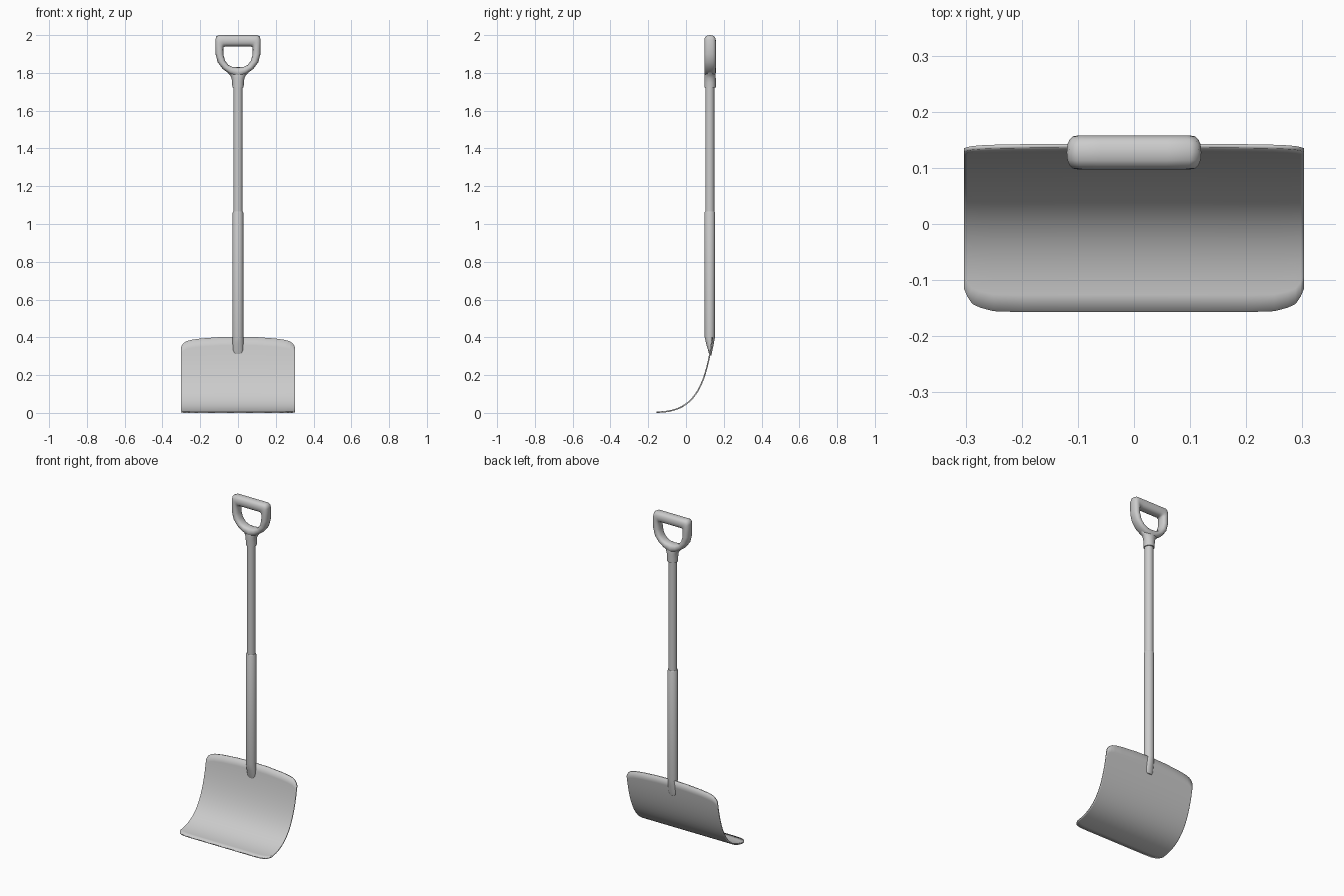
import bpy, bmesh, math
from mathutils import Vector

if "Cube" in bpy.data.objects:
    bpy.data.objects.remove(bpy.data.objects["Cube"])

SHAFT_Y = 0.126


def finish(name, bm, angle=40):
    bmesh.ops.recalc_face_normals(bm, faces=bm.faces)
    me = bpy.data.meshes.new(name)
    bm.to_mesh(me)
    bm.free()
    ob = bpy.data.objects.new(name, me)
    bpy.context.collection.objects.link(ob)
    bpy.ops.object.select_all(action='DESELECT')
    bpy.context.view_layer.objects.active = ob
    ob.select_set(True)
    bpy.ops.object.shade_smooth_by_angle(angle=math.radians(angle))
    return ob


def loft(name, rings, closed=False, angle=40):
    bm = bmesh.new()
    loops = [[bm.verts.new(p) for p in r] for r in rings]
    n = len(loops[0])
    pairs = list(zip(loops, loops[1:]))
    if closed:
        pairs.append((loops[-1], loops[0]))
    for a, b in pairs:
        for i in range(n):
            j = (i + 1) % n
            bm.faces.new((a[i], a[j], b[j], b[i]))
    if not closed:
        bm.faces.new(loops[0])
        bm.faces.new(loops[-1])
    return finish(name, bm, angle)


def ellipse(z, rx, ry, y=SHAFT_Y, n=20):
    return [(rx * math.cos(2 * math.pi * i / n),
             y + ry * math.sin(2 * math.pi * i / n), z) for i in range(n)]


# Curved blade: a Bezier side profile, trimmed per column for rounded corners
P = [Vector(p) for p in ((-0.157, 0.004), (0.035, 0.002), (0.105, 0.125), (0.140, 0.403))]


def profile(t):
    u = 1 - t
    return P[0] * u**3 + P[1] * 3 * u * u * t + P[2] * 3 * u * t * t + P[3] * t**3


half = [(0, 0, 1), (0.1, 0, 0.997), (0.2, 0, 0.988), (0.25, 0.003, 0.979),
        (0.274, 0.014, 0.970), (0.288, 0.026, 0.958), (0.297, 0.05, 0.943),
        (0.303, 0.077, 0.925)]
columns = [(-x, a, b) for x, a, b in half[:0:-1]] + half
bm = bmesh.new()
grid = []
for x, t0, t1 in columns:
    pts = [profile(t0 + (t1 - t0) * k / 18) for k in range(19)]
    grid.append([bm.verts.new((x, p.x, p.y)) for p in pts])
for a, b in zip(grid, grid[1:]):
    for k in range(18):
        bm.faces.new((a[k], b[k], b[k + 1], a[k + 1]))
blade = finish("blade", bm)
mod = blade.modifiers.new("thickness", 'SOLIDIFY')
mod.thickness = 0.007
mod.offset = 0

# Upper shaft
loft("upper_shaft", [ellipse(1.0, 0.024, 0.024), ellipse(1.76, 0.024, 0.024)])

# Lower sleeve, flattened into a wedge where it meets the blade
# (z, half width, front y, back y)
wedge = [(0.304, 0.014, 0.125, 0.134), (0.312, 0.021, 0.122, 0.136),
         (0.328, 0.026, 0.118, 0.139), (0.365, 0.028, 0.107, 0.147),
         (0.405, 0.028, 0.098, 0.154)]
rings = [ellipse(z, rx, (b - f) / 2, (f + b) / 2) for z, rx, f, b in wedge]
rings += [ellipse(1.06, 0.028, 0.028), ellipse(1.066, 0.0255, 0.0255)]
loft("lower_sleeve", rings)

# D grip: outer and inner outline points joined by rounded cross-sections
right = [((0, 2.0), (0, 1.94)), ((0.06, 2.0), (0.06, 1.94)),
         ((0.102, 2.0), (0.070, 1.94)), ((0.115, 1.993), (0.076, 1.936)),
         ((0.12, 1.975), (0.078, 1.926)), ((0.119, 1.90), (0.077, 1.895)),
         ((0.107, 1.855), (0.068, 1.864)), ((0.08, 1.82), (0.05, 1.841)),
         ((0.045, 1.795), (0.028, 1.831)), ((0, 1.775), (0, 1.83))]
left = [((-o[0], o[1]), (-i[0], i[1])) for o, i in right[-2:0:-1]]


def rounded(v):
    return math.copysign(abs(v) ** 0.8, v)


rings = []
for o, i in right + left:
    o, i = Vector(o), Vector(i)
    mid, arm = (o + i) / 2, (o - i) / 2
    ring = []
    for k in range(16):
        a = 2 * math.pi * k / 16
        p = mid + arm * rounded(math.cos(a))
        ring.append((p.x, 0.1275 + 0.0305 * rounded(math.sin(a)), p.y))
    rings.append(ring)
loft("d_grip", rings, closed=True, angle=60)

# Flared socket below the grip
neck = [(1.722, 0.030, 0.030), (1.750, 0.031, 0.030), (1.772, 0.034, 0.030),
        (1.788, 0.042, 0.029), (1.800, 0.054, 0.027), (1.812, 0.062, 0.020)]
loft("grip_socket", [ellipse(z, rx, ry, 0.1275) for z, rx, ry in neck], angle=60)
